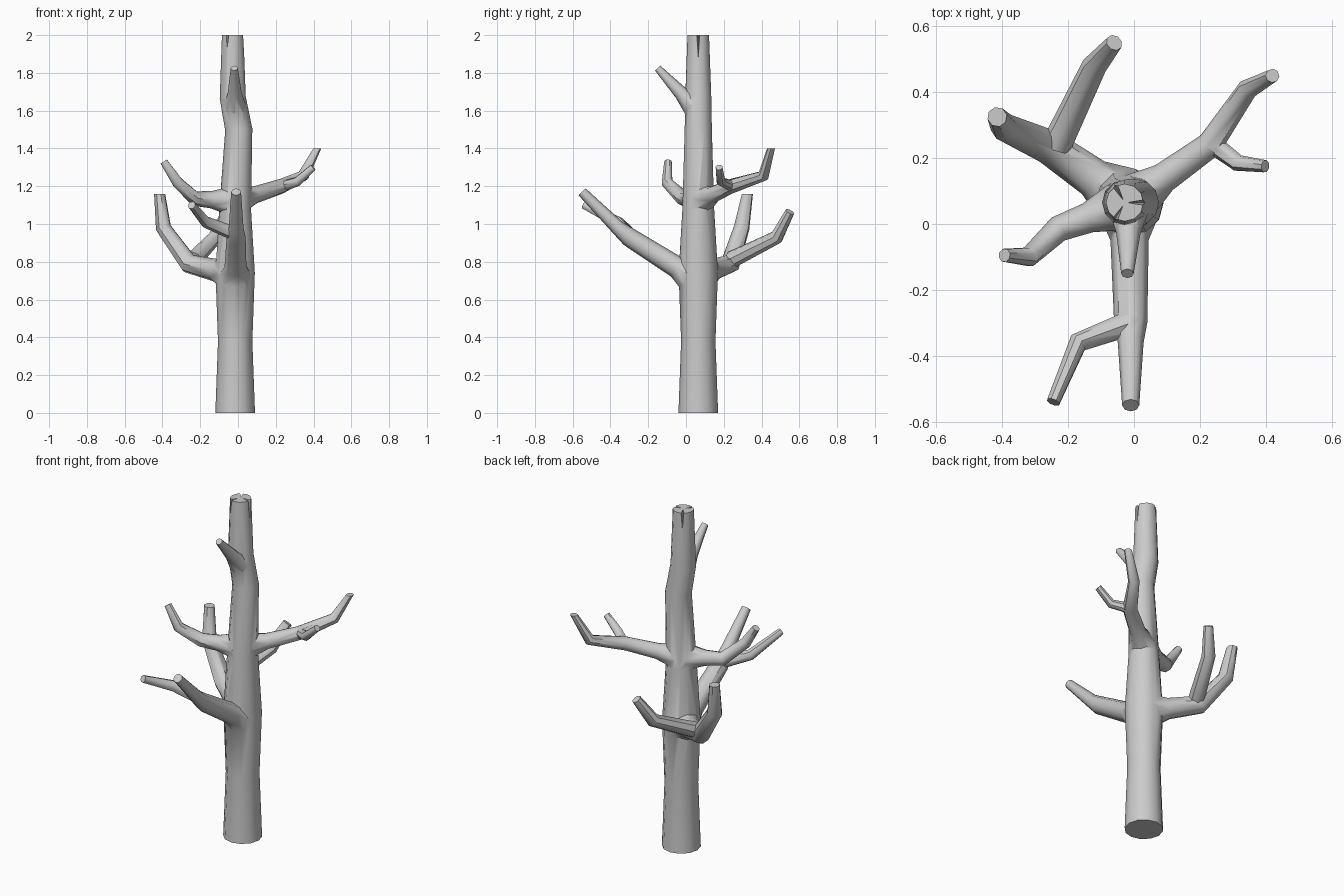
import bpy, bmesh, math
from mathutils import Vector

if "Cube" in bpy.data.objects:
    bpy.data.objects.remove(bpy.data.objects["Cube"])

UP = Vector((0, 0, 1))
AXIS = Vector((-.015, .065, 0))


def mesh_object(name, bm):
    bmesh.ops.recalc_face_normals(bm, faces=bm.faces)
    me = bpy.data.meshes.new(name)
    bm.to_mesh(me)
    bm.free()
    ob = bpy.data.objects.new(name, me)
    bpy.context.collection.objects.link(ob)
    return ob


def tube(name, pts, radii, sides=8, level=False):
    """Capped tube along points; level keeps the far end horizontal."""
    bm = bmesh.new()
    rings, u = [], None
    last = len(pts) - 1
    for i, p in enumerate(pts):
        a = (p - pts[i - 1]).normalized() if i else Vector()
        b = (pts[i + 1] - p).normalized() if i < last else Vector()
        t = UP if level and i == last else (a + b).normalized()
        if u is None:
            u = UP if abs(t.z) < 0.9 else Vector((1, 0, 0))
        u = (u - t * u.dot(t)).normalized()
        v = t.cross(u)
        angles = [2 * math.pi * k / sides for k in range(sides)]
        rings.append([bm.verts.new(p + radii[i] * (u * math.cos(w) + v * math.sin(w)))
                      for w in angles])
    for r, s in zip(rings, rings[1:]):
        for k in range(sides):
            j = (k + 1) % sides
            bm.faces.new((r[k], r[j], s[j], s[k]))
    bm.faces.new(rings[0])
    bm.faces.new(rings[-1])
    return mesh_object(name, bm)


def boolean(target, other, op):
    m = target.modifiers.new(op, 'BOOLEAN')
    m.operation, m.object, m.solver = op, other, 'EXACT'
    bpy.context.view_layer.objects.active = target
    bpy.ops.object.modifier_apply(modifier=m.name)
    bpy.data.objects.remove(other)


# trunk: height, sideways shift and radius, with a kink near the top
profile = [(0, 0, .105), (.38, 0, .091), (.74, 0, .104), (1.08, 0, .084),
           (1.5, .019, .072), (1.67, -.013, .069), (2, -.013, .057)]
trunk = tube("bare_tree", [AXIS + Vector((x, 0, z)) for z, x, r in profile],
             [r for z, x, r in profile], 12, True)
for v in trunk.data.vertices:
    if v.co.z < .01:
        v.co.z = 0


def limb(name, r0, r1, points, root=None, level=False):
    """Tapered limb joined to the tree; a root height flares it out of the trunk."""
    pts = [Vector(p) for p in points]
    flare = []
    if root:
        start = AXIS + UP * root
        step = (pts[0] - start).normalized()
        pts = [start + step * .04, start + step * .135] + pts
        flare = [r0 * 1.6]
    n = len(pts) - len(flare)
    # taper slowly first, then faster towards the tip
    radii = flare + [r0 + (r1 - r0) * (i / (n - 1)) ** 1.3 for i in range(n)]
    boolean(trunk, tube(name, pts, radii, 8, level), 'UNION')


# main branches
limb("front_branch", .058, .026, [(-.01, -.3, .93), (-.01, -.36, .98), (-.01, -.55, 1.17)], .7)
limb("back_left_branch", .06, .03, [(-.26, .235, .79), (-.395, .295, .98), (-.415, .325, 1.16)],
     .73, True)
limb("left_branch", .046, .021, [(-.23, -.015, 1.135), (-.32, -.1, 1.22), (-.393, -.095, 1.33)],
     1.12)
limb("right_branch", .046, .021, [(.23, .24, 1.2), (.345, .41, 1.255), (.42, .45, 1.4)],
     1.12, True)
limb("top_twig", .037, .019, [(-.02, -.15, 1.825)], 1.595)

# side twigs growing from the branches
limb("front_twig", .038, .021, [(-.01, -.3, .945), (-.17, -.36, 1.01), (-.245, -.54, 1.1)])
limb("back_left_twig", .046, .026, [(-.235, .24, .81), (-.12, .48, .93), (-.06, .55, 1.065)])
limb("right_twig", .03, .019, [(.235, .245, 1.2), (.315, .185, 1.225), (.398, .175, 1.3)])

# three wedge-shaped splits in the broken top
top = AXIS + Vector((-.013, 0, 2.01))
for i in range(3):
    a = i * math.tau / 3
    d, n = Vector((math.cos(a), math.sin(a), 0)), Vector((-math.sin(a), math.cos(a), 0))
    rim = top + d * .075
    bm = bmesh.new()
    vs = [bm.verts.new(c) for c in (top + d * .004, rim + n * .012, rim - n * .012,
                                    rim - UP * (.16 - .03 * i))]
    for skip in range(4):
        bm.faces.new(vs[:skip] + vs[skip + 1:])
    boolean(trunk, mesh_object("split_cutter", bm), 'DIFFERENCE')

# smooth bark, sharp cut ends
bpy.ops.object.select_all(action='DESELECT')
trunk.select_set(True)
bpy.context.view_layer.objects.active = trunk
bpy.ops.object.shade_smooth_by_angle(angle=math.radians(45))
